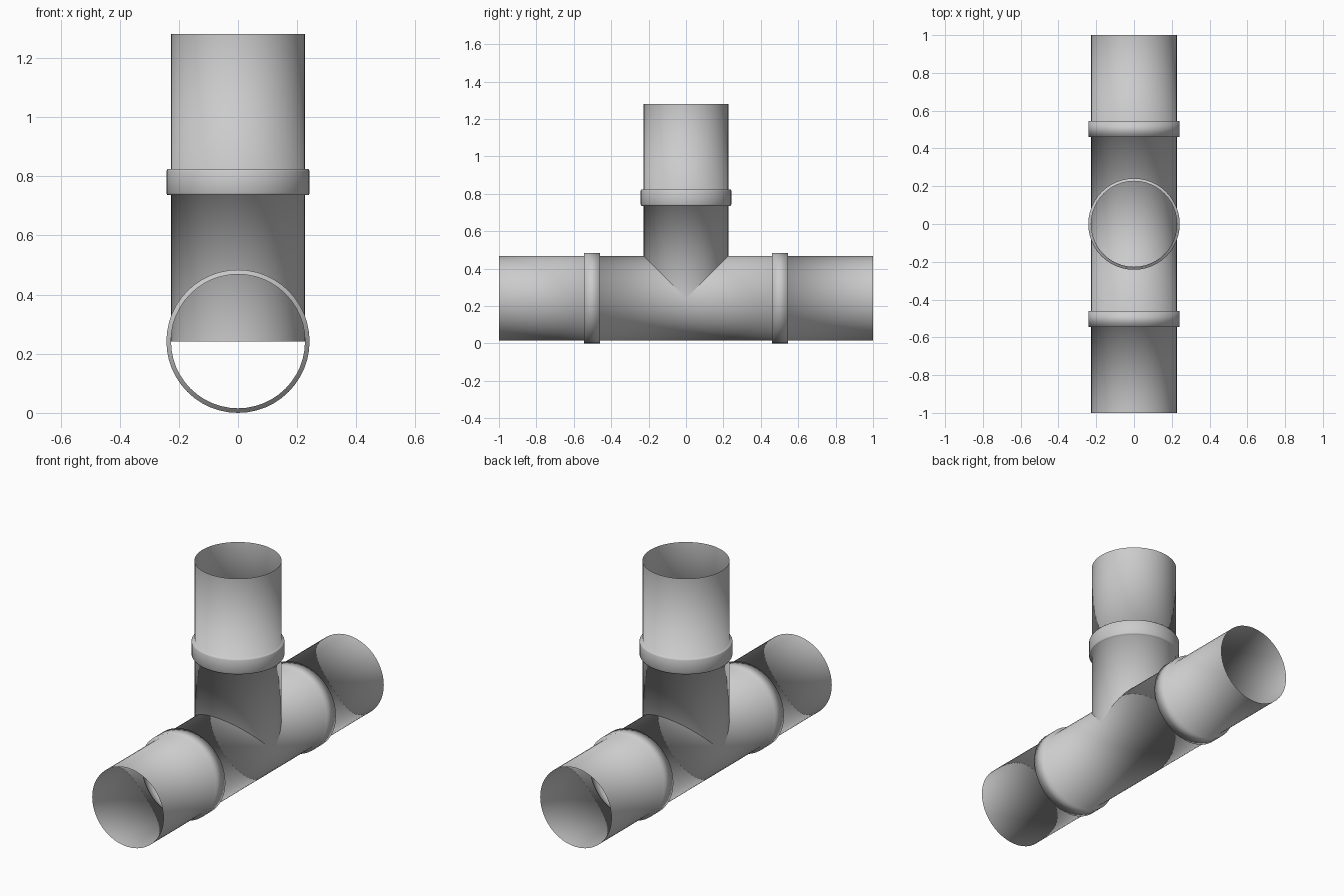
import bpy, bmesh, math
from mathutils import Matrix, Vector

cube = bpy.data.objects.get("Cube")
if cube:
    bpy.data.objects.remove(cube, do_unlink=True)

PIPE, COLLAR = 0.2265, 0.242   # radii
AXIS = COLLAR                  # height of the horizontal run
SIDES = 48

gray = bpy.data.materials.new("pipe_gray")
color = (0.6, 0.6, 0.6, 1)
gray.use_nodes = True
gray.diffuse_color = color
gray.node_tree.nodes["Principled BSDF"].inputs["Base Color"].default_value = color


def turned(name, profile, matrix):
    """Open shell turned around z from (radius, height) points, bottom to top."""
    bm = bmesh.new()
    verts = [bm.verts.new((r, 0, h)) for r, h in profile]
    edges = [bm.edges.new(pair) for pair in zip(verts, verts[1:])]
    bmesh.ops.spin(bm, geom=verts + edges, cent=(0, 0, 0), axis=(0, 0, 1),
                   angle=math.tau, steps=SIDES, use_merge=False)
    bmesh.ops.remove_doubles(bm, verts=bm.verts, dist=0.0001)
    bmesh.ops.recalc_face_normals(bm, faces=bm.faces)
    # Turn the shell outward
    lowest = min(bm.faces, key=lambda f: f.calc_center_median().z)
    center = lowest.calc_center_median()
    if lowest.normal.dot(Vector((center.x, center.y, 0))) < 0:
        bmesh.ops.reverse_faces(bm, faces=bm.faces)
    bm.transform(matrix)
    for face in bm.faces:
        face.smooth = True   # soft shading runs across the collar steps
    mesh = bpy.data.meshes.new(name)
    bm.to_mesh(mesh)
    bm.free()
    mesh.materials.append(gray)
    obj = bpy.data.objects.new(name, mesh)
    bpy.context.collection.objects.link(obj)
    return obj


def collar(low, high, bevel=0.0):
    """Stepped band around the pipe."""
    if not bevel:
        return [(PIPE, low), (COLLAR, low), (COLLAR, high), (PIPE, high)]
    return [(PIPE, low), (COLLAR - bevel / 2, low), (COLLAR, low + bevel),
            (COLLAR, high - bevel), (COLLAR - bevel / 2, high), (PIPE, high)]


# Horizontal run with a collar on each side of the junction
run = [(PIPE, -1)] + collar(-0.545, -0.46) + collar(0.46, 0.545) + [(PIPE, 1)]
turned("horizontal_pipe", run,
       Matrix.Translation((0, 0, AXIS)) @ Matrix.Rotation(-math.pi / 2, 4, "X"))

# Upright branch starting on the axis of the run
branch = [(PIPE, AXIS)] + collar(0.736, 0.824, 0.007) + [(PIPE, 1.28)]
turned("vertical_pipe", branch, Matrix.Identity(4))
